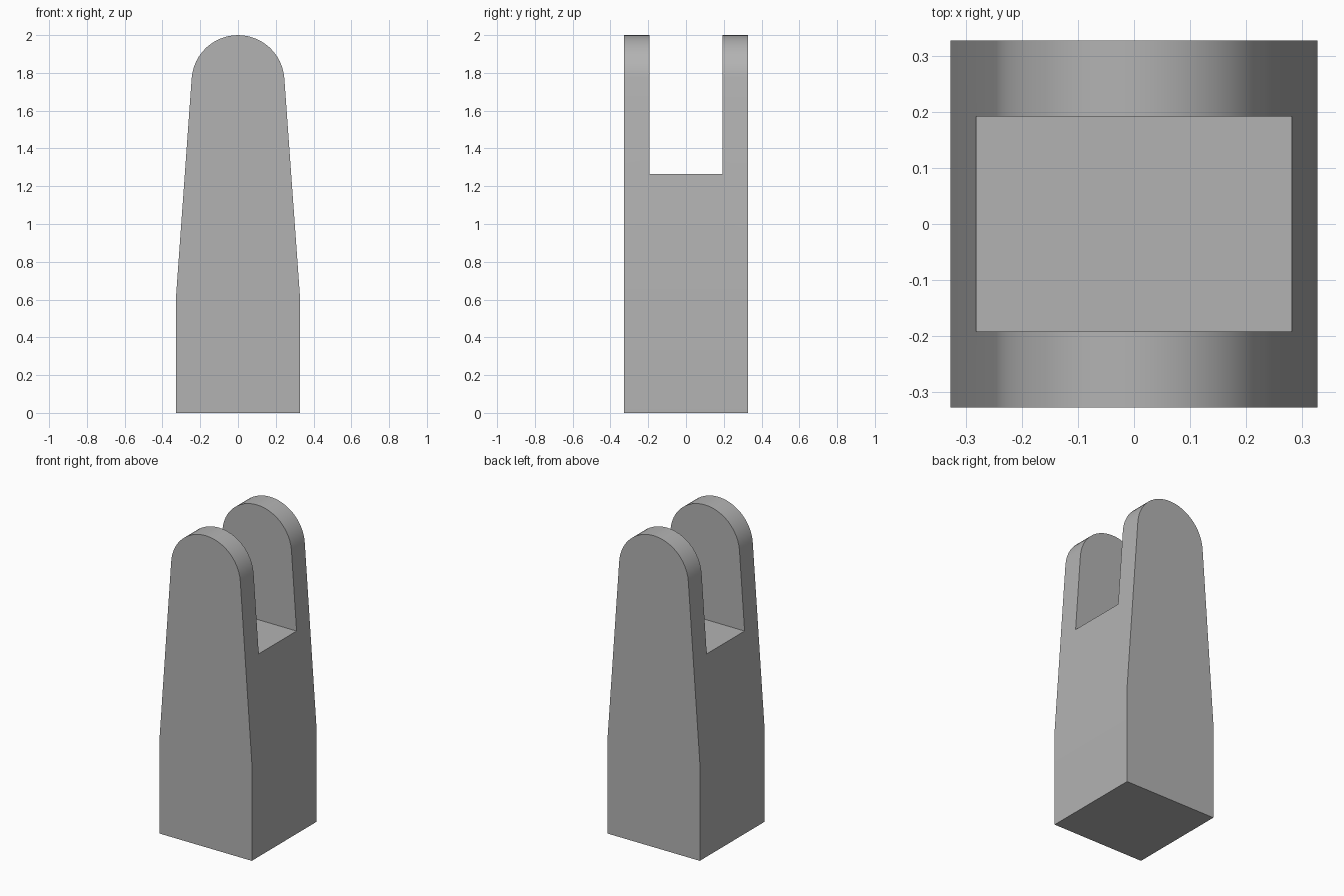
import bpy, bmesh, math

cube = bpy.data.objects.get("Cube")
if cube:
    bpy.data.objects.remove(cube, do_unlink=True)

HALF = 0.327          # half width and half depth of the foot
SHOULDER = 0.63       # height where the taper begins
RADIUS = 0.246        # rounded lug tips
CENTRE = 2 - RADIUS
SLOT_HALF = 0.192
SLOT_FLOOR = 1.265
ARC_STEPS = 24

grey = bpy.data.materials.new("plain grey")
grey.use_nodes = True
colour = (0.45, 0.45, 0.45, 1)
grey.diffuse_color = colour
grey.node_tree.nodes["Principled BSDF"].inputs["Base Color"].default_value = colour

# Side outline: straight foot, tapered sides, round top tangent to the taper
lean = math.atan(0.071)
outline = [(-HALF, 0), (HALF, 0), (HALF, SHOULDER)]
for i in range(ARC_STEPS + 1):
    a = lean + (math.pi - 2 * lean) * i / ARC_STEPS
    outline.append((RADIUS * math.cos(a), CENTRE + RADIUS * math.sin(a)))
outline.append((-HALF, SHOULDER))

# Body: outline extruded from front to back
bm = bmesh.new()
face = bm.faces.new([bm.verts.new((x, -HALF, z)) for x, z in outline])
extruded = bmesh.ops.extrude_face_region(bm, geom=[face])["geom"]
bmesh.ops.translate(bm, vec=(0, 2 * HALF, 0),
                    verts=[v for v in extruded if isinstance(v, bmesh.types.BMVert)])
bmesh.ops.recalc_face_normals(bm, faces=bm.faces)
mesh = bpy.data.meshes.new("clevis_post")
bm.to_mesh(mesh)
bm.free()
mesh.materials.append(grey)
post = bpy.data.objects.new("clevis_post", mesh)
bpy.context.collection.objects.link(post)

# Slot between the two lugs
bpy.ops.mesh.primitive_cube_add(size=1, location=(0, 0, SLOT_FLOOR + 0.5))
cutter = bpy.context.object
cutter.name = "slot_cutter"
cutter.scale = (1, 2 * SLOT_HALF, 1)
cutter.hide_render = True
cutter.data.materials.append(grey)

bpy.ops.object.select_all(action="DESELECT")
post.select_set(True)
bpy.context.view_layer.objects.active = post
cut = post.modifiers.new("slot", "BOOLEAN")
cut.operation = "DIFFERENCE"
cut.solver = "EXACT"
cut.object = cutter
bpy.ops.object.modifier_apply(modifier=cut.name)
bpy.data.objects.remove(cutter, do_unlink=True)

# Smooth the round tips, keep the corners crisp
bpy.ops.object.shade_smooth_by_angle(angle=math.radians(30))
